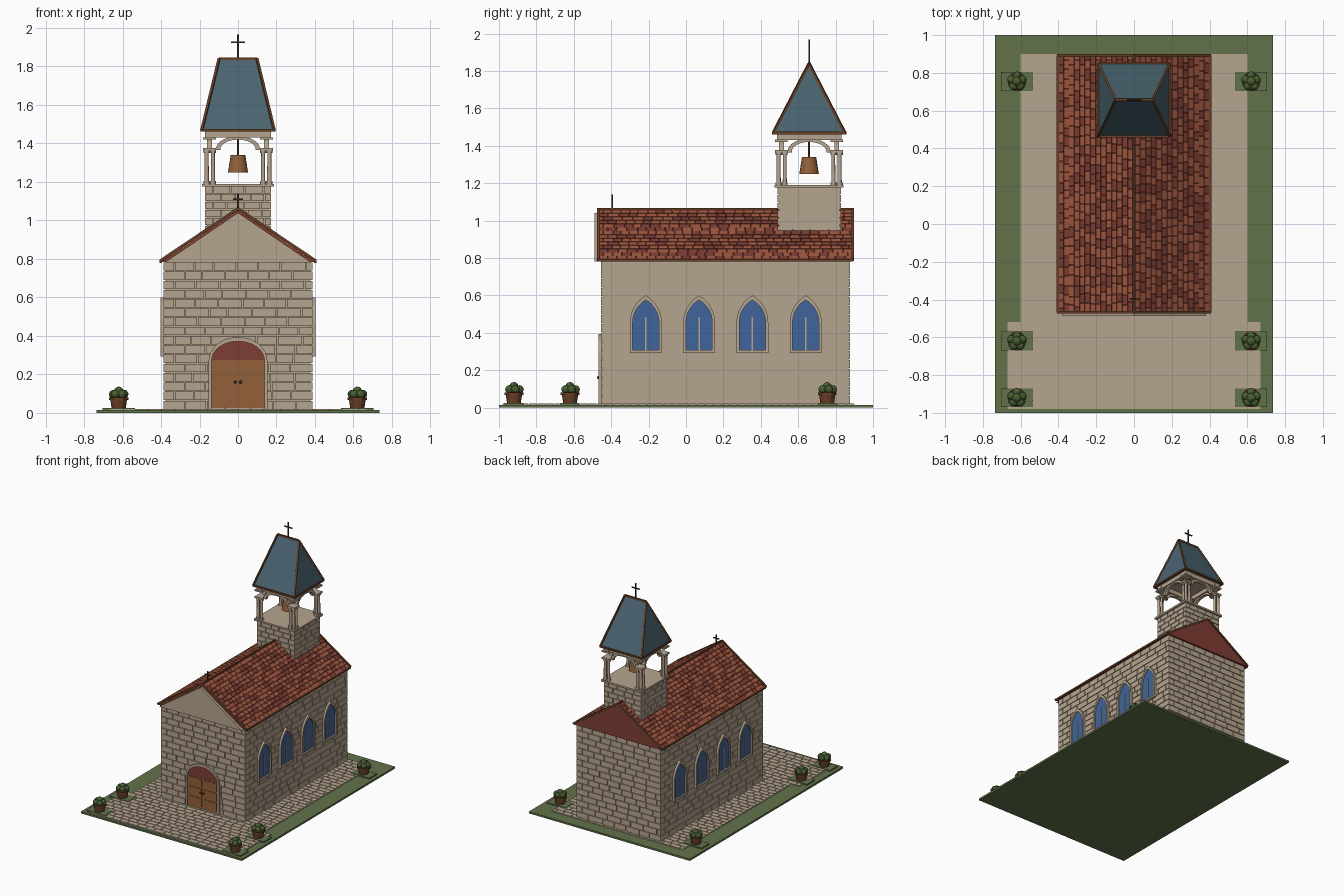
import bpy, bmesh, math, random
from mathutils import Vector, Matrix

random.seed(4)
if "Cube" in bpy.data.objects:
    bpy.data.objects.remove(bpy.data.objects["Cube"])

X, Y, Z = Vector((1, 0, 0)), Vector((0, 1, 0)), Vector((0, 0, 1))


def material(name, r, g, b):
    m = bpy.data.materials.new(name)
    m.use_nodes = True
    m.diffuse_color = (r, g, b, 1)
    m.node_tree.nodes["Principled BSDF"].inputs["Base Color"].default_value = (r, g, b, 1)
    return m


stone = material("stone", .47, .375, .275)
grass = material("grass", .122, .171, .068)
tile_light = material("light_roof_tile", .36, .096, .052)
tile_dark = material("dark_roof_tile", .21, .048, .033)
slate = material("slate_blue", .068, .127, .162)
glass = material("window_blue", .051, .13, .32)
wood = material("warm_wood", .29, .12, .042)
brown = material("brown_trim", .144, .052, .02)
leaf = material("leaf_green", .075, .125, .033)
dark = material("dark_metal", .045, .025, .015)


def finish(name, bm, *mats, smooth=False):
    bmesh.ops.recalc_face_normals(bm, faces=bm.faces)
    me = bpy.data.meshes.new(name)
    bm.to_mesh(me)
    bm.free()
    for m in mats:
        me.materials.append(m)
    ob = bpy.data.objects.new(name, me)
    bpy.context.collection.objects.link(ob)
    if smooth:
        bpy.ops.object.select_all(action='DESELECT')
        ob.select_set(True)
        bpy.context.view_layer.objects.active = ob
        bpy.ops.object.shade_smooth_by_angle(angle=math.radians(40))
    return ob


def block(bm, c, u, v, w, mat=0):
    """Box centred on c whose full edges are the vectors u, v, w."""
    m = Matrix((u, v, w)).transposed().to_4x4()
    m.translation = c
    made = bmesh.ops.create_cube(bm, size=1, matrix=m)["verts"]
    for f in {f for vert in made for f in vert.link_faces}:
        f.material_index = mat


def box(bm, x0, x1, y0, y1, z0, z1):
    block(bm, Vector((x0 + x1, y0 + y1, z0 + z1)) / 2, X * (x1 - x0), Y * (y1 - y0), Z * (z1 - z0))


def bar(bm, a, b, t):
    a, b = Vector(a), Vector(b)
    q = (b - a).to_track_quat('Z', 'Y')
    block(bm, (a + b) / 2, q @ X * t, q @ Y * t, b - a)


def cone(bm, c, r0, r1, z0, z1, n=12):
    bmesh.ops.create_cone(bm, cap_ends=True, segments=n, radius1=r0, radius2=r1, depth=z1 - z0,
                          matrix=Matrix.Translation((c[0], c[1], (z0 + z1) / 2)))


def courses(bm, o, u, v, lu, lv, size, rise, thick, gap=.005, pick=lambda: 0):
    """Staggered courses of blocks over the rectangle lu by lv starting at o."""
    n = u.cross(v).normalized() * thick
    rows = round(lv / rise)
    rise = lv / rows
    for r in range(rows):
        s = 0
        end = size * (.5 if r % 2 else 1)
        while s < lu - .001:
            end = min(end, lu)
            if lu - end < size * .25:
                end = lu
            block(bm, o + u * (s + end) / 2 + v * (r + .5) * rise + n / 2,
                  u * (end - s - gap), v * (rise - gap), n, pick())
            s, end = end, end + size * random.uniform(.8, 1.2)


def masonry(name, x, y0, y1, z0, z1, size, rise):
    """Four brick-faced walls around a solid core."""
    t = .008
    bm = bmesh.new()
    box(bm, t - x, x - t, y0 + t, y1 - t, z0, z1)
    h = z1 - z0
    for o, u, l in (((-x, y0 + t, z0), X, 2 * x), ((x - t, y0, z0), Y, y1 - y0),
                    ((x, y1 - t, z0), -X, 2 * x), ((t - x, y1, z0), -Y, y1 - y0)):
        courses(bm, Vector(o), u, Z, l, h, size, rise, t)
    return finish(name, bm, stone)


def arch(w, z0, spring, h, n=8):
    """Half-width w opening: pointed when taller than wide, otherwise elliptical."""
    if h > w:
        R = (w * w + h * h) / (2 * w)
        top = math.asin(h / R)
        side = [(w - R + R * math.cos(top * i / n), spring + R * math.sin(top * i / n)) for i in range(n + 1)]
    else:
        side = [(w * math.cos(math.pi / 2 * i / n), spring + h * math.sin(math.pi / 2 * i / n)) for i in range(n + 1)]
    side = [(w, z0)] + side
    return side + [(-a, b) for a, b in side[-2::-1]]


def extrude(bm, pts, o, u, n):
    """Solid from a (u, z) outline at o, pushed along vector n."""
    f = bm.faces.new([bm.verts.new(o + u * a + Z * b) for a, b in pts])
    made = bmesh.ops.extrude_face_region(bm, geom=[f])["geom"]
    bmesh.ops.translate(bm, vec=n, verts=[g for g in made if isinstance(g, bmesh.types.BMVert)])


def ring(bm, inner, outer, o, u, n):
    extrude(bm, outer + inner[::-1], o, u, n)


# Ground, paving and grass patches for the planters
bm = bmesh.new()
box(bm, -.735, .735, -1, 1, 0, .015)
spots = [(s * .62, y) for s in (-1, 1) for y in (-.92, -.62, .755)]
for x, y in spots:
    box(bm, x - .085, x + .085, y - .05, y + .05, .01, .025)
finish("lawn", bm, grass)
bm = bmesh.new()
for w, y0, y1 in ((.6, -.52, .9), (.67, -.98, -.52)):
    box(bm, -w, w, y0, y1, .01, .017)
    courses(bm, Vector((-w, y0, .017)), X, Y, 2 * w, y1 - y0, .075, .045, .004)
finish("paving", bm, stone)

# Nave walls and front gable
masonry("nave_walls", .386, -.455, .878, .017, .785, .11, .048)
bm = bmesh.new()
extrude(bm, [(-.38, .782), (.38, .782), (0, 1.04)], Y * -.488, X, Y * .04)
finish("front_gable", bm, stone)

# Main roof: solid prism, tile courses, trim
E, EZ, R, Y0, Y1 = .395, .783, 1.05, -.468, .892
bm = bmesh.new()
extrude(bm, [(-E, EZ), (E, EZ), (0, R)], Y * Y0, X, Y * (Y1 - Y0))
finish("roof_body", bm, tile_dark)
bm = bmesh.new()
for s in (-1, 1):
    slope = Vector((-s * E, 0, R - EZ))
    start = Vector((s * E, Y0 if s > 0 else Y1, EZ))
    courses(bm, start, Y * s, slope.normalized(), Y1 - Y0, slope.length, .05, .035, .01, .003,
            lambda: int(random.random() < .4))
finish("roof_tiles", bm, tile_light, tile_dark)
bm = bmesh.new()
for s in (-1, 1):
    bar(bm, (s * .402, Y0, .787), (s * .402, Y1, .787), .014)
    for y in (Y0, Y1):
        bar(bm, (s * .405, y, .79), (0, y, 1.062), .014)
bar(bm, (0, Y0, 1.06), (0, Y1, 1.06), .012)
finish("roof_trim", bm, brown)

# Arched side windows
frames, panes = bmesh.new(), bmesh.new()
for s in (-1, 1):
    for y in (-.215, .07, .355, .64):
        o, n = Vector((s * .37, y, 0)), X * s
        inner = arch(.07, .305, .455, .12)
        extrude(panes, inner, o, Y, n * .021)
        ring(frames, inner, arch(.085, .305, .455, .145), o, Y, n * .032)
        block(frames, o + n * .017 + Z * .3, Y * .17, Z * .014, n * .034)
        block(frames, o + n * .013 + Z * .395, Y * .008, Z * .18, n * .026)
finish("window_panes", panes, glass)
finish("window_frames", frames, stone)

# Entrance: surround, tympanum, double door, knobs
o = Y * -.44
bm = bmesh.new()
ring(bm, arch(.137, .02, .272, .1), arch(.152, .02, .272, .122), o, X, Y * -.028)
finish("door_surround", bm, stone)
bm = bmesh.new()
extrude(bm, arch(.137, .27, .272, .1), o, X, Y * -.019)
finish("door_tympanum", bm, tile_dark)
bm = bmesh.new()
box(bm, -.137, .137, -.46, -.44, .025, .275)
for s in (-1, 1):
    for z in (.075, .155, .235):
        c = Vector((s * .069, -.461, z))
        block(bm, c, X * .12, Y * .006, Z * .068)
finish("double_door", bm, wood)
bm = bmesh.new()
for s in (-1, 1):
    bmesh.ops.create_icosphere(bm, subdivisions=2, radius=.008, matrix=Matrix.Translation((s * .014, -.469, .16)))
finish("door_knobs", bm, dark, smooth=True)

# Bell tower base and platform
T = .658
masonry("tower_base", .172, T - .17, T + .17, .85, 1.18, .085, .042)
bm = bmesh.new()
box(bm, -.187, .187, T - .185, T + .185, 1.176, 1.19)
finish("tower_platform", bm, stone)

# Clustered corner columns with bases and capitals
bm = bmesh.new()
for sx in (-1, 1):
    for sy in (-1, 1):
        for a, b, r in ((.163, .163, .012), (.13, .163, .011), (.163, .13, .011)):
            c = (sx * a, T + sy * b)
            cone(bm, c, r, r * .85, 1.19, 1.36)
            for z in (1.19, 1.35):
                cone(bm, c, r * 1.45, r * 1.45, z, z + .014)
        for z, h in ((1.362, .014), (1.42, .012)):
            c = Vector((sx * .148, T + sy * .148, z + h / 2))
            block(bm, c, X * .068, Y * .068, Z * h)
finish("belfry_columns", bm, stone, smooth=True)

# Belfry arches and top beams
bm = bmesh.new()
for d, u in ((Y, X), (-Y, X), (X, Y), (-X, Y)):
    o = Y * T + d * .135
    ring(bm, arch(.092, 1.365, 1.37, .05), arch(.115, 1.365, 1.37, .068), o, u, d * .026)
    block(bm, o + d * .012 + Z * 1.447, u * .345, d * .045, Z * .034)
finish("belfry_arches", bm, stone)

# Hipped spire with stone soffit and trim
bm = bmesh.new()
base = [Vector((x * .188, T + y * .192, 1.468)) for x, y in ((-1, -1), (1, -1), (1, 1), (-1, 1))]
ridge = [Vector((s * .098, T, 1.84)) for s in (-1, 1)]
v = [bm.verts.new(p) for p in base + ridge]
for ids in ((0, 1, 5, 4), (1, 2, 5), (2, 3, 4, 5), (3, 0, 4), (3, 2, 1, 0)):
    bm.faces.new([v[i] for i in ids]).material_index = int(len(ids) == 4 and ids[0] == 3)
finish("spire_roof", bm, slate, stone)
bm = bmesh.new()
for i in range(4):
    bar(bm, base[i], base[(i + 1) % 4], .014)
    bar(bm, base[i], ridge[i in (1, 2)], .013)
bar(bm, *ridge, .014)
finish("spire_trim", bm, brown)

# Crosses
for name, y, z0, z1, arm in (("spire_cross", T, 1.83, 1.967, .036), ("gable_cross", -.395, 1.05, 1.138, .025)):
    bm = bmesh.new()
    bar(bm, (0, y, z0), (0, y, z1), .008)
    za = z1 - arm * 1.15
    bar(bm, (-arm, y, za), (arm, y, za), .008)
    finish(name, bm, dark)

# Bell and hanger
bm = bmesh.new()
cone(bm, (0, T), .052, .038, 1.25, 1.34, 16)
finish("bell", bm, wood, smooth=True)
bm = bmesh.new()
cone(bm, (0, T), .006, .006, 1.33, 1.468, 8)
finish("bell_hanger", bm, brown)

# Planters with round shrubs
pots, shrubs = bmesh.new(), bmesh.new()
for x, y in spots:
    cone(pots, (x, y), .036, .045, .02, .078)
    cone(pots, (x, y), .05, .05, .068, .08)
    balls = [(0, 0, .112, .025)]
    for i in range(5):
        a = math.tau * i / 5 + .3
        balls.append((.03 * math.cos(a), .03 * math.sin(a), .097, .023))
    for dx, dy, z, r in balls:
        bmesh.ops.create_icosphere(shrubs, subdivisions=2, radius=r, matrix=Matrix.Translation((x + dx, y + dy, z)))
finish("planters", pots, brown)
finish("shrubs", shrubs, leaf)
